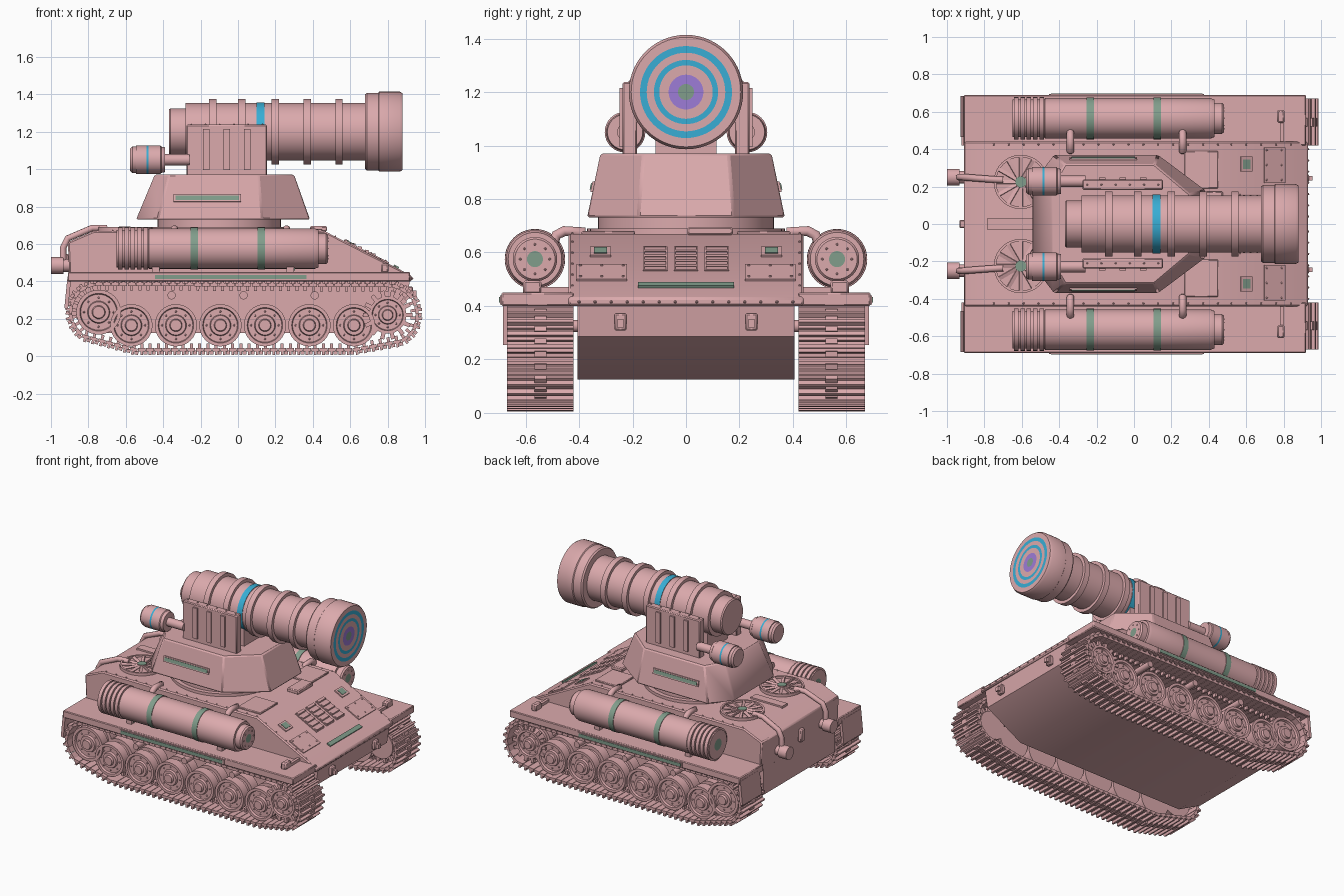
import bpy, bmesh, math
from mathutils import Matrix, Vector, Euler

if "Cube" in bpy.data.objects:
    bpy.data.objects.remove(bpy.data.objects["Cube"], do_unlink=True)


def material(name, rgb):
    mat = bpy.data.materials.new(name)
    mat.use_nodes = True
    mat.diffuse_color = (*rgb, 1)
    mat.node_tree.nodes["Principled BSDF"].inputs["Base Color"].default_value = (*rgb, 1)
    return mat


PINK = material("dusty pink", (0.71, 0.40, 0.415))
BLUE = material("bright blue", (0.04, 0.42, 0.66))
VIOLET = material("violet", (0.34, 0.2, 0.68))
GREEN = material("grey green", (0.22, 0.34, 0.26))


def finish(name, bm, mats, mirror=False, bevel=0):
    bmesh.ops.recalc_face_normals(bm, faces=bm.faces)
    mesh = bpy.data.meshes.new(name)
    bm.to_mesh(mesh)
    bm.free()
    for mat in mats:
        mesh.materials.append(mat)
    mesh.shade_smooth()
    mesh.set_sharp_from_angle(angle=math.radians(32))
    obj = bpy.data.objects.new(name, mesh)
    bpy.context.collection.objects.link(obj)
    if bevel:
        mod = obj.modifiers.new("bevel", "BEVEL")
        mod.width, mod.segments = bevel, 1
    if mirror:
        obj.modifiers.new("mirror", "MIRROR").use_axis = (False, True, False)
    return obj


def add_box(bm, centre, size, rot=(0, 0, 0)):
    m = Matrix.LocRotScale(Vector(centre), Euler(rot), Vector(size))
    bmesh.ops.create_cube(bm, size=1, matrix=m)


def box(name, centre, size, rot=(0, 0, 0), mat=PINK, mirror=False, bevel=0):
    bm = bmesh.new()
    add_box(bm, centre, size, rot)
    return finish(name, bm, [mat], mirror, bevel)


def lathe(name, profile, centre, axis, segs=40, mirror=False):
    """Profile of (along, radius[, material of the band ending there])."""
    bm, mats, rings = bmesh.new(), [PINK], []
    for p in profile:
        ring = []
        for k in range(segs):
            a = math.tau * k / segs
            v = Vector(centre)
            v[axis] += p[0]
            v[(axis + 1) % 3] += p[1] * math.cos(a)
            v[(axis + 2) % 3] += p[1] * math.sin(a)
            ring.append(bm.verts.new(v))
        rings.append(ring)
    for low, high, p in zip(rings, rings[1:], profile[1:]):
        mat = p[2] if len(p) > 2 else PINK
        if mat not in mats:
            mats.append(mat)
        for k in range(segs):
            j = (k + 1) % segs
            bm.faces.new((low[k], low[j], high[j], high[k])).material_index = mats.index(mat)
    bmesh.ops.remove_doubles(bm, verts=bm.verts, dist=1e-5)
    return finish(name, bm, mats, mirror)


def rod(name, start, end, radius, centre, axis, **kw):
    return lathe(name, [(start, 0), (start, radius), (end, radius), (end, 0)], centre, axis, **kw)


def loft(name, low, high, mirror=False, bevel=0):
    bm = bmesh.new()
    a, b = ([bm.verts.new(v) for v in ring] for ring in (low, high))
    bm.faces.new(a)
    bm.faces.new(b)
    for k in range(len(a)):
        j = (k + 1) % len(a)
        bm.faces.new((a[k], a[j], b[j], b[k]))
    return finish(name, bm, [PINK], mirror, bevel)


def rivets(name, points, radius=0.006, mirror=True):
    bm = bmesh.new()
    for p in points:
        bmesh.ops.create_icosphere(bm, subdivisions=1, radius=radius, matrix=Matrix.Translation(p))
    return finish(name, bm, [PINK], mirror)


def pipe(name, points, radius):
    for side, label in ((-1, "front"), (1, "back")):
        curve = bpy.data.curves.new(name, "CURVE")
        curve.dimensions, curve.bevel_depth, curve.bevel_resolution = "3D", radius, 3
        curve.use_fill_caps = True
        spline = curve.splines.new("POLY")
        spline.points.add(len(points) - 1)
        for sp, (x, y, z) in zip(spline.points, points):
            sp.co = (x, y * side, z, 1)
        curve.materials.append(PINK)
        bpy.context.collection.objects.link(bpy.data.objects.new(f"{label}_{name}", curve))


# Hull: upper body, lower tub, fenders and flaps
def slab(name, profile, half, bevel=0):
    loft(name, [(x, -half, z) for x, z in profile], [(x, half, z) for x, z in profile], bevel=bevel)


slab("upper_hull", [(-0.9, 0.4), (-0.91, 0.61), (-0.77, 0.67), (0.46, 0.67), (0.93, 0.43), (0.93, 0.4)], 0.44, 0.008)
slab("lower_hull", [(-0.9, 0.41), (0.92, 0.41), (0.9, 0.285), (0.62, 0.125), (-0.72, 0.125), (-0.9, 0.22)], 0.405)
box("fenders", (0.005, 0.555, 0.425), (1.83, 0.27, 0.05), mirror=True, bevel=0.005)
box("fender_flaps", (-0.91, 0.575, 0.34), (0.02, 0.22, 0.17), (0, 0.1, 0), mirror=True)
box("fender_side_rail", (-0.04, 0.69, 0.423), (0.83, 0.01, 0.034), mirror=True)
box("fender_glow_strip", (-0.04, 0.694, 0.423), (0.81, 0.009, 0.022), mat=GREEN, mirror=True)

# Sloped bow details
TILT = math.atan2(0.24, 0.47)


def bow(x, y, lift=0.0):
    return (x, y, 0.67 - (x - 0.46) * math.tan(TILT) + lift)


box("bow_plates", bow(0.75, 0.315), (0.125, 0.19, 0.016), (0, TILT, 0), mirror=True)
box("bow_glow_strip", bow(0.845, 0, 0.002), (0.03, 0.36, 0.016), (0, TILT, 0), GREEN)
box("bow_light_frames", bow(0.6, 0.32), (0.07, 0.08, 0.016), (0, TILT, 0), mirror=True)
box("bow_lights", bow(0.6, 0.32, 0.003), (0.045, 0.05, 0.018), (0, TILT, 0), GREEN, True)
bm = bmesh.new()
for y in (-0.115, 0, 0.115):
    add_box(bm, bow(0.65, y), (0.19, 0.09, 0.012), (0, TILT, 0))
    for k in range(5):
        add_box(bm, bow(0.58 + k * 0.036, y, 0.006), (0.022, 0.08, 0.016), (0, TILT - 0.3, 0))
finish("bow_vents", bm, [PINK])
rivets("bow_plate_rivets", [bow(x, y, 0.009) for x in (0.71, 0.79) for y in (0.235, 0.315, 0.395)])
rivets("bow_edge_rivets", [(0.932, 0.04 + k * 0.06, 0.415) for k in range(7)])
rivets("deck_rivets", [(-0.75 + k * 0.08, 0.425, 0.671) for k in range(16)])
rivets("bow_side_rivets", [bow(0.52 + k * 0.08, 0.425) for k in range(5)])
box("tow_hook_bases", (0.92, 0.245, 0.34), (0.03, 0.045, 0.065), mirror=True, bevel=0.006)
box("tow_hooks", (0.94, 0.245, 0.335), (0.03, 0.025, 0.03), mirror=True)
box("headlamps", (0.785, 0.575, 0.47), (0.04, 0.07, 0.05), mirror=True, bevel=0.008)
box("headlamp_bars", (0.79, 0.49, 0.46), (0.02, 0.13, 0.02), mirror=True)

# Deck hatches, intake fans and rear exhausts
box("deck_hatches", (0.36, 0.29, 0.673), (0.18, 0.2, 0.016), mirror=True, bevel=0.004)
box("driver_hatch", (0.43, 0.09, 0.68), (0.09, 0.17, 0.03), bevel=0.006)
box("rear_deck_rib", (-0.66, 0, 0.673), (0.25, 0.06, 0.016))
FAN = (-0.605, 0.225, 0.67)
lathe("fan_rings", [(0, 0.145), (0.02, 0.145), (0.02, 0.132), (0.006, 0.132), (0.006, 0.03),
                    (0.024, 0.03), (0.024, 0, GREEN)], FAN, 2, mirror=True)
bm = bmesh.new()
for k in range(12):
    a = math.tau * k / 12
    spot = Vector(FAN) + Vector((math.cos(a) * 0.082, math.sin(a) * 0.082, 0.012))
    add_box(bm, spot, (0.105, 0.02, 0.008), (0.35, 0, a))
finish("fan_blades", bm, [PINK], True)
lathe("exhausts", [(0, 0.03), (0.02, 0.045), (0.065, 0.045), (0.065, 0.034), (0.12, 0.034), (0.12, 0)][::1],
      (-0.999, 0.25, 0.485), 0, 20, True)
rod("exhaust_caps", -0.001, 0.03, 0.045, (-0.999, 0.25, 0.485), 0, segs=20, mirror=True)
pipe("exhaust_pipe", [(-0.7, 0.235, 0.685), (-0.78, 0.24, 0.685), (-0.91, 0.25, 0.63),
                      (-0.935, 0.25, 0.58), (-0.935, 0.25, 0.49)], 0.018)
box("rear_latch", (-0.918, 0, 0.5), (0.03, 0.045, 0.09), bevel=0.006)

# Turret
BASE = [(-0.545, 0.22), (-0.43, 0.37), (0.13, 0.37), (0.385, 0.18)]
ROOF = [(-0.445, 0.19), (-0.37, 0.32), (0.11, 0.32), (0.3, 0.16)]


def outline(half, z):
    return [(x, y, z) for x, y in half] + [(x, -y, z) for x, y in reversed(half)]


loft("turret", outline(BASE, 0.73), outline(ROOF, 0.97), bevel=0.008)
lathe("turret_ring", [(0, 0), (0, 0.36), (0.025, 0.36), (0.025, 0.33), (0.07, 0.33), (0.07, 0)],
      (-0.1, 0, 0.665), 2, 48)
LEAN = math.atan2(0.05, 0.24)
box("turret_strip_frame", (-0.165, 0.347, 0.845), (0.36, 0.014, 0.04), (LEAN, 0, 0), mirror=True)
box("turret_glow_strip", (-0.165, 0.351, 0.846), (0.34, 0.014, 0.024), (LEAN, 0, 0), GREEN, True)

# Gun cradle with ribbed cheeks
box("cradle_cheeks", (-0.06, 0.21, 1.1), (0.43, 0.055, 0.275), mirror=True, bevel=0.006)
bm = bmesh.new()
for x in (-0.17, -0.06, 0.05):
    add_box(bm, (x, 0.24, 1.105), (0.035, 0.016, 0.22))
finish("cradle_ribs", bm, [PINK], True)
box("cradle_pedestal", (-0.06, 0, 1.03), (0.38, 0.23, 0.13))
rivets("cradle_rivets", [(-0.25 + k * 0.076, 0.21, 1.238) for k in range(6)])


# Main gun with raised hoops and a ringed lens
def hoop(x, inner, outer, half=0.02):
    return [(x - half, inner), (x - half, outer), (x + half, outer), (x + half, inner)]


R = 0.153
gun = [(-0.37, 0), (-0.37, 0.118), (-0.362, 0.125), (-0.28, 0.125), (-0.28, R)]
for x in (-0.135, 0.02):
    gun += hoop(x, R, 0.175)
gun += [(0.1, R), (0.1, R + 0.004), (0.142, R + 0.004, BLUE), (0.142, R)]
for x in (0.2, 0.37, 0.54):
    gun += hoop(x, R, 0.175)
gun += [(0.68, R), (0.68, 0.2), (0.69, 0.208), (0.75, 0.208), (0.755, 0.214), (0.865, 0.214), (0.88, 0.205),
        (0.88, 0.172), (0.88, 0.147, BLUE), (0.88, 0.12), (0.88, 0.1, BLUE), (0.88, 0.065),
        (0.88, 0.03, VIOLET), (0.88, 0, GREEN)]
lathe("main_gun", gun, (0, 0, 1.2), 0, 56)

# Recoil pods behind the cradle
pod = [(-0.577, 0), (-0.577, 0.06), (-0.565, 0.07), (-0.545, 0.07), (-0.545, 0.076), (-0.49, 0.076),
       (-0.478, 0.076, BLUE), (-0.415, 0.076), (-0.41, 0.07), (-0.39, 0.066), (-0.39, 0.03), (-0.26, 0.03), (-0.26, 0)]
lathe("recoil_pods", pod, (0, 0.228, 1.05), 0, 32, True)

# Side canisters with ribbed tails, bands and mounts
can = [(-0.65, 0, GREEN), (-0.65, 0.04, GREEN), (-0.65, 0.1)]
for k in range(5):
    can += hoop(-0.63 + k * 0.034, 0.1, 0.113, 0.012)
can += [(-0.475, 0.108), (-0.255, 0.108), (-0.255, 0.112), (-0.215, 0.112, GREEN), (-0.215, 0.108),
        (0.105, 0.108), (0.105, 0.112), (0.145, 0.112, GREEN), (0.145, 0.108), (0.41, 0.108), (0.43, 0.1),
        (0.43, 0.083), (0.47, 0.083), (0.48, 0.075), (0.48, 0.03), (0.48, 0, GREEN)]
lathe("side_canisters", can, (0, 0.565, 0.575), 0, 40, True)
rivets("canister_bolts", [(0.48, 0.565 + 0.055 * math.cos(a), 0.575 + 0.055 * math.sin(a))
                          for a in (math.tau * k / 8 for k in range(8))], 0.005)
for x, label in ((-0.44, "left"), (0.28, "right")):
    box(f"{label}_canister_mounts", (x, 0.565, 0.475), (0.04, 0.09, 0.06), mirror=True)
    box(f"{label}_mount_lights", (x + 0.021, 0.575, 0.468), (0.006, 0.03, 0.02), mat=GREEN, mirror=True)
for x, label in ((-0.34, "left"), (0.26, "right")):
    pipe(f"{label}_canister_pipe", [(x, 0.39, 0.64), (x, 0.39, 0.68), (x, 0.455, 0.68),
                                    (x, 0.485, 0.665), (x, 0.5, 0.62)], 0.02)

# Running gear: road wheels, idler, sprocket and small rollers
wheel = [(-0.09, 0), (-0.09, 1), (-0.02, 1), (-0.02, 0.8), (0.02, 0.8), (0.02, 1), (0.085, 1), (0.085, 0.84),
         (0.07, 0.8), (0.07, 0.5), (0.085, 0.46), (0.085, 0.3), (0.1, 0.26), (0.1, 0)]
spots = [(-0.57 + k * 0.238, 0.165, 0.113) for k in range(6)] + [(-0.745, 0.235, 0.12), (0.8, 0.22, 0.1)]
for k, (x, z, r) in enumerate(spots):
    kind = ("idler_wheels", "sprocket_wheels")[k - 6] if k > 5 else f"road_wheels_{k + 1}"
    lathe(kind, [(t, s * r) for t, s in wheel], (x, 0.56, z), 1, 32, True)
    ring = [math.tau * n / 8 for n in range(8)]
    rivets(f"{kind}_bolts", [(x + r * 0.65 * math.cos(a), 0.632, z + r * 0.65 * math.sin(a)) for a in ring])
bm = bmesh.new()
for k in range(14):
    a = math.tau * k / 14
    for y in (0.49, 0.63):
        add_box(bm, (0.8 + 0.112 * math.cos(a), y, 0.22 + 0.112 * math.sin(a)), (0.04, 0.02, 0.022), (0, -a, 0))
finish("sprocket_teeth", bm, [PINK], True)
for k, x in enumerate((-0.355, 0.03, 0.41)):
    rod(f"return_rollers_{k + 1}", 0.4, 0.655, 0.022, (x, 0, 0.325), 1, segs=16, mirror=True)

# Tracks: links spaced evenly along a closed loop
def arc(x, z, r, start, end):
    angles = [math.radians(start + (end - start) * k / 12) for k in range(13)]
    return [Vector((x + r * math.cos(a), z + r * math.sin(a))) for a in angles]


loop = arc(-0.745, 0.235, 0.15, 90, 240) + [Vector((-0.55, 0.034)), Vector((0.62, 0.034))]
loop += arc(0.8, 0.22, 0.158, -62, 90)
loop.append(loop[0])
LINKS = 92
pitch = sum((b - a).length for a, b in zip(loop, loop[1:])) / LINKS
bm, offset = bmesh.new(), 0.0
for a, b in zip(loop, loop[1:]):
    span, heading = (b - a).length, (b - a).normalized()
    out = Vector((heading.y, -heading.x))
    turn = (0, -math.atan2(heading.y, heading.x), 0)
    while offset < span:
        p = a + heading * offset
        add_box(bm, (p.x, 0.545, p.y), (pitch * 0.92, 0.25, 0.018), turn)
        q = p + out * 0.018
        add_box(bm, (q.x, 0.545, q.y), (0.014, 0.25, 0.022), turn)
        q = p + out * 0.014 + heading * pitch * 0.45
        add_box(bm, (q.x, 0.545, q.y), (0.02, 0.045, 0.02), turn)
        q = p - out * 0.018
        add_box(bm, (q.x, 0.56, q.y), (0.016, 0.03, 0.03), turn)
        offset += pitch
    offset -= span
finish("tracks", bm, [PINK], True)
